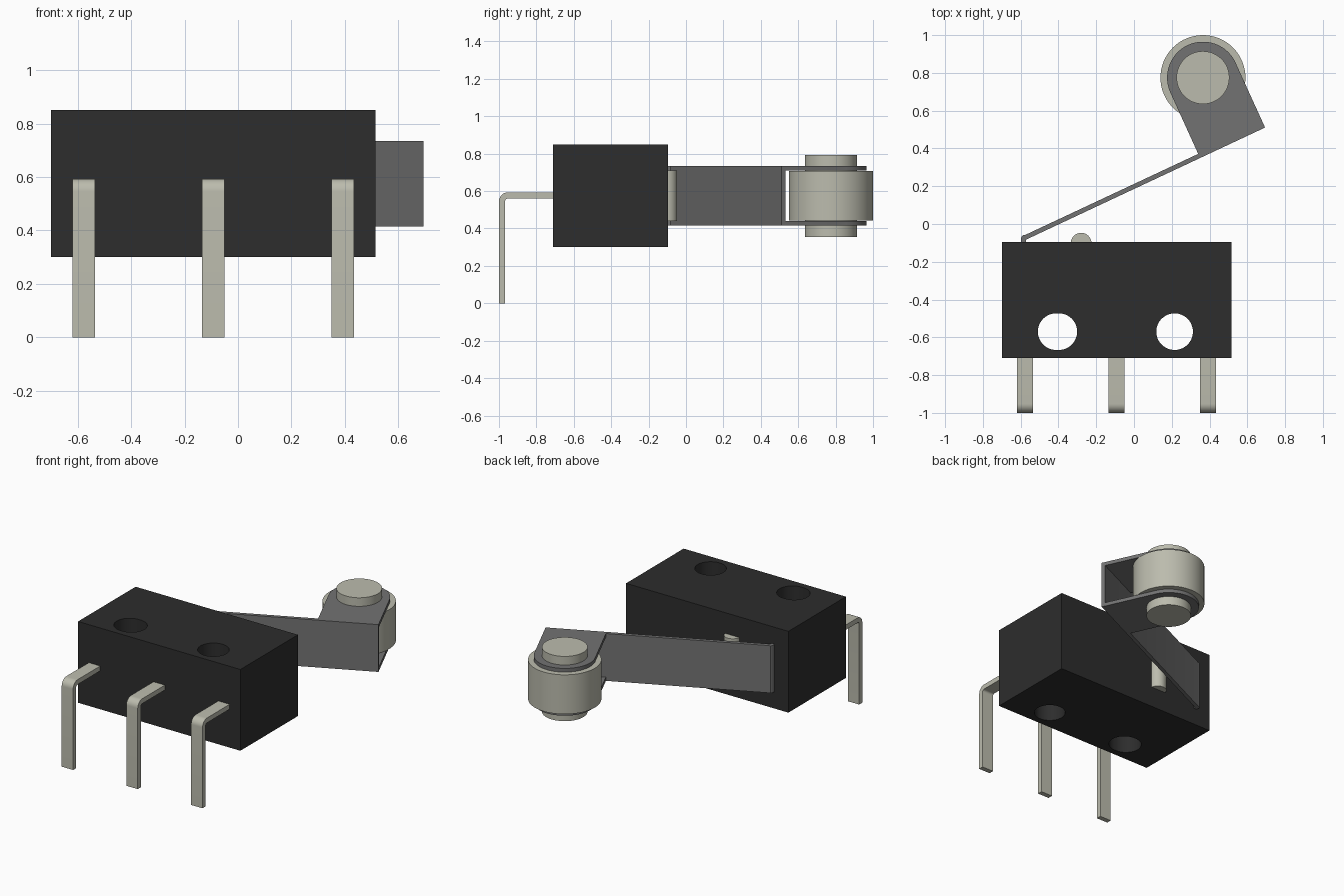
import bpy, bmesh
from math import cos, sin, pi, radians
from mathutils import Matrix, Vector

cube = bpy.data.objects.get("Cube")
if cube:
    bpy.data.objects.remove(cube, do_unlink=True)


def material(name, rgb):
    m = bpy.data.materials.new(name)
    m.use_nodes = True
    m.diffuse_color = (*rgb, 1)
    m.node_tree.nodes["Principled BSDF"].inputs["Base Color"].default_value = (*rgb, 1)
    return m


BLACK = material("black plastic", (0.026, 0.026, 0.026))
STEEL = material("dark grey steel", (0.17, 0.17, 0.17))
METAL = material("pale metal", (0.50, 0.50, 0.42))


def arc(cx, cy, r, a0=0, a1=360, steps=48):
    """Points along an arc; a full circle leaves out the repeated point."""
    count = steps if a1 - a0 == 360 else steps + 1
    angles = [radians(a0 + (a1 - a0) * i / steps) for i in range(count)]
    return [(cx + r * cos(a), cy + r * sin(a)) for a in angles]


def extrude(name, loops, low, high, mat, frame=Matrix()):
    """Extrude an outline, with any inner loops as holes, from low to high."""
    curve = bpy.data.curves.new(name, "CURVE")
    curve.dimensions = "2D"
    curve.fill_mode = "BOTH"
    curve.extrude = (high - low) / 2
    for loop in loops:
        spline = curve.splines.new("POLY")
        spline.points.add(len(loop) - 1)
        for point, (u, v) in zip(spline.points, loop):
            point.co = (u, v, 0, 1)
        spline.use_cyclic_u = True
    helper = bpy.data.objects.new(name, curve)
    bpy.context.scene.collection.objects.link(helper)
    bpy.context.view_layer.update()
    mesh = bpy.data.meshes.new_from_object(
        helper.evaluated_get(bpy.context.evaluated_depsgraph_get()))
    bpy.data.objects.remove(helper, do_unlink=True)
    bm = bmesh.new()
    bm.from_mesh(mesh)
    bmesh.ops.remove_doubles(bm, verts=bm.verts, dist=0.0001)
    bmesh.ops.translate(bm, verts=bm.verts, vec=(0, 0, (low + high) / 2))
    bmesh.ops.transform(bm, verts=bm.verts, matrix=frame)
    bmesh.ops.recalc_face_normals(bm, faces=bm.faces)
    bm.to_mesh(mesh)
    bm.free()
    mesh.name = name
    mesh.materials.clear()
    mesh.materials.append(mat)
    obj = bpy.data.objects.new(name, mesh)
    bpy.context.scene.collection.objects.link(obj)
    bpy.ops.object.select_all(action="DESELECT")
    obj.select_set(True)
    bpy.context.view_layer.objects.active = obj
    bpy.ops.object.shade_smooth_by_angle(angle=radians(30))
    return obj


# Housing with one slotted and one round mounting hole
outline = [(-0.70, -0.71), (0.515, -0.71), (0.515, -0.095), (-0.70, -0.095)]
slot = arc(-0.398, -0.57, 0.097, -90, 90, 24) + arc(-0.412, -0.57, 0.097, 90, 270, 24)
extrude("housing", [outline, slot, arc(0.215, -0.57, 0.097)], 0.30, 0.85, BLACK)

# Three terminals bent downwards, drawn in the side plane
side = Matrix(((0, 0, 1, 0), (1, 0, 0, 0), (0, 1, 0, 0), (0, 0, 0, 1)))
bend = (-0.952, 0.545)
terminal = ([(-0.70, 0.593)] + arc(*bend, 0.048, 90, 180, 10) + [(-1.0, 0), (-0.967, 0)]
            + arc(*bend, 0.015, 90, 180, 10)[::-1] + [(-0.70, 0.56)])
for label, x in (("left", 0.392), ("middle", -0.093), ("right", -0.577)):
    extrude(label + "_terminal", [terminal], x - 0.0425, x + 0.0425, METAL, side)

# Push button under the lever
extrude("push_button", [arc(-0.28, -0.102, 0.055)], 0.44, 0.71, METAL)

# Lever blade: u runs along the blade, v across its thickness
tilt = radians(25.1)
along, across = Vector((cos(tilt), sin(tilt))), Vector((-sin(tilt), cos(tilt)))


def on_blade(u, v):
    return tuple(along * u + across * v)


blade = [(-0.597, -0.11), (-0.572, -0.11), (-0.572, -0.083), on_blade(0.845, 0.168),
         on_blade(0.845, 0.192), on_blade(-0.545, 0.192), (-0.59, -0.06), (-0.597, -0.072)]
extrude("lever_blade", [blade], 0.415, 0.735, STEEL)

# Fork cheeks with rounded ends that hold the roller
hub = (0.365, 0.775)
turn = 25.1
cheek = [on_blade(0.465, 0.17), on_blade(0.845, 0.17)] + arc(*hub, 0.19, turn, turn + 180, 32)
for label, low in (("lower", 0.415), ("upper", 0.71)):
    extrude(label + "_fork_cheek", [cheek], low, low + 0.025, STEEL)

# Roller and its axle
extrude("roller", [arc(*hub, 0.225, steps=64)], 0.442, 0.708, METAL)
extrude("roller_axle", [arc(*hub, 0.14)], 0.355, 0.793, METAL)
